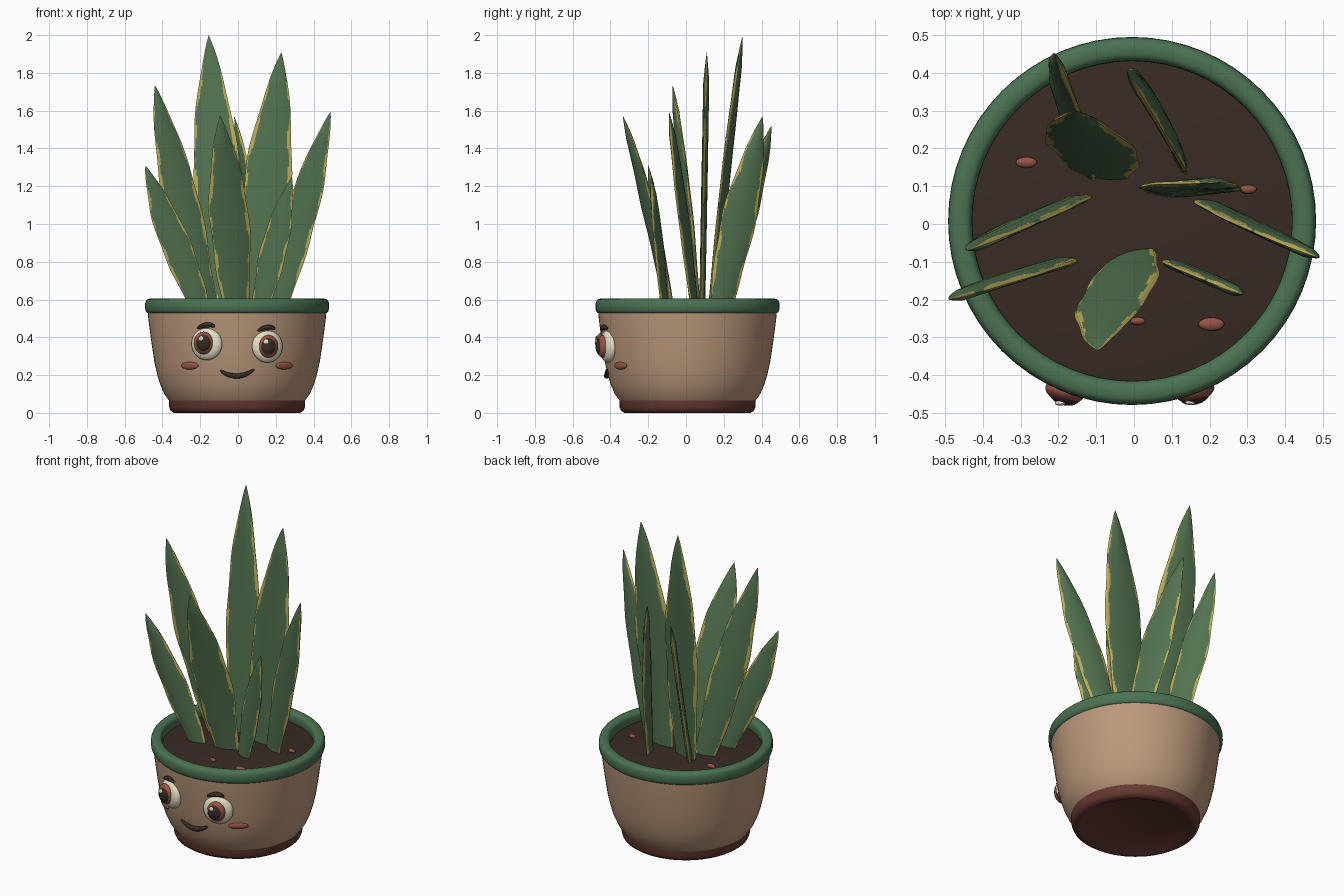
import bpy, bmesh, math
from mathutils import Vector

if "Cube" in bpy.data.objects:
    bpy.data.objects.remove(bpy.data.objects["Cube"])

CX, CY = -0.005, 0.008   # pot axis


def material(name, r, g, b):
    m = bpy.data.materials.new(name)
    m.use_nodes = True
    m.diffuse_color = (r, g, b, 1)
    m.node_tree.nodes["Principled BSDF"].inputs["Base Color"].default_value = (r, g, b, 1)
    m.node_tree.nodes["Principled BSDF"].inputs["Roughness"].default_value = 0.8
    return m


LEAF = material("leaf green", 0.085, 0.17, 0.08)
RIM = material("rim green", 0.07, 0.17, 0.085)
YELLOW = material("leaf edge yellow", 0.5, 0.42, 0.1)
TAN = material("clay tan", 0.5, 0.32, 0.2)
BROWN = material("base brown", 0.13, 0.04, 0.03)
DARK = material("soil dark", 0.04, 0.024, 0.017)
TERRA = material("terracotta", 0.3, 0.09, 0.06)
CREAM = material("eye cream", 0.8, 0.75, 0.58)


def finish(name, bm, mats, angle=40):
    bmesh.ops.recalc_face_normals(bm, faces=bm.faces)
    me = bpy.data.meshes.new(name)
    bm.to_mesh(me)
    bm.free()
    for m in mats:
        me.materials.append(m)
    me.shade_smooth()
    me.set_sharp_from_angle(angle=math.radians(angle))
    ob = bpy.data.objects.new(name, me)
    bpy.context.collection.objects.link(ob)
    return ob


def lathe(name, profile, mat, closed=False, steps=64):
    """Spin an (r, z) profile round the pot axis."""
    bm = bmesh.new()
    vs = [bm.verts.new((r, 0, z)) for r, z in profile]
    es = [bm.edges.new(p) for p in zip(vs, vs[1:])]
    if closed:
        es.append(bm.edges.new((vs[-1], vs[0])))
    bmesh.ops.spin(bm, geom=vs + es, cent=(0, 0, 0), axis=(0, 0, 1),
                   angle=2 * math.pi, steps=steps, use_merge=True)
    bmesh.ops.remove_doubles(bm, verts=bm.verts, dist=0.0002)
    ob = finish(name, bm, [mat])
    ob.location = (CX, CY, 0)
    return ob


# Pot, base, rim and soil
WALL = [(0.36, 0.065), (0.385, 0.1), (0.407, 0.15), (0.422, 0.2), (0.438, 0.27),
        (0.45, 0.35), (0.461, 0.43), (0.47, 0.5), (0.474, 0.55)]
lathe("pot_body", WALL, TAN)
lathe("pot_base", [(0, 0.012), (0.29, 0.012), (0.31, 0), (0.335, 0), (0.352, 0.012),
                   (0.359, 0.03), (0.361, 0.068), (0.34, 0.072)], BROWN)
rim = []
for i in range(20):
    a = 2 * math.pi * i / 20
    c, s = math.cos(a), math.sin(a)
    rim.append((0.455 + 0.032 * math.copysign(abs(c) ** 0.7, c),
                0.565 + 0.04 * math.copysign(abs(s) ** 0.7, s)))
lathe("pot_rim", rim, RIM, closed=True)
lathe("soil", [(0, 0.565), (0.2, 0.56), (0.36, 0.55), (0.44, 0.54)], DARK, steps=24)


def wall_radius(z):
    for (r0, z0), (r1, z1) in zip(WALL, WALL[1:]):
        if z <= z1:
            return r0 + (r1 - r0) * (z - z0) / (z1 - z0)
    return WALL[-1][0]


def on_wall(x, z, out=0.0):
    """Point on the front of the pot, and the turn that faces it outward."""
    r = wall_radius(z) + out
    a = math.asin((x - CX) / r)
    return Vector((x, CY - r * math.cos(a), z)), a


def blob(name, loc, size, mat, turn=0.0):
    bm = bmesh.new()
    bmesh.ops.create_uvsphere(bm, u_segments=24, v_segments=14, radius=1)
    bmesh.ops.scale(bm, vec=size, verts=bm.verts)
    ob = finish(name, bm, [mat], 80)
    ob.location = loc
    ob.rotation_euler = (0, 0, turn)
    return ob


def stroke(name, pts, thick):
    """Rounded, tapered line lying on the front of the pot."""
    cu = bpy.data.curves.new(name, "CURVE")
    cu.dimensions = "3D"
    cu.bevel_depth = thick
    cu.bevel_resolution = 3
    cu.use_fill_caps = True
    sp = cu.splines.new("POLY")
    n = 16
    sp.points.add(n)
    a, b, c = (Vector(p) for p in pts)
    for i in range(n + 1):
        t = i / n
        ctrl = 2 * b - (a + c) / 2
        p = a * (1 - t) ** 2 + ctrl * 2 * t * (1 - t) + c * t * t
        sp.points[i].co = (*on_wall(p.x, p.y, 0.008)[0], 1)
        sp.points[i].radius = 0.3 + 0.7 * math.sin(math.pi * t) ** 0.6
    cu.materials.append(DARK)
    bpy.context.collection.objects.link(bpy.data.objects.new(name, cu))


# Face
for side, x, z, px, pz in (("right", -0.165, 0.365, -0.183, 0.37),
                           ("left", 0.155, 0.352, 0.161, 0.352)):
    p, a = on_wall(x, z)
    blob(side + "_eye", p, (0.086, 0.038, 0.086), CREAM, a)
    front = p.y
    blob(side + "_iris", (px, front - 0.028, pz), (0.053, 0.03, 0.06), TERRA, a * 0.7)
    blob(side + "_pupil", (px, front - 0.04, pz), (0.041, 0.025, 0.047), DARK, a * 0.7)
    blob(side + "_glint", (px - 0.012, front - 0.059, pz + 0.023),
         (0.014, 0.007, 0.014), CREAM)
    stroke(side + "_eyebrow", [(x - 0.05, z + 0.082), (x, z + 0.101), (x + 0.042, z + 0.092)], 0.014)
for side, x in (("right", -0.255), ("left", 0.245)):
    p, a = on_wall(x, 0.25)
    blob(side + "_cheek", p, (0.056, 0.012, 0.02), TERRA, a)
stroke("smile", [(-0.095, 0.225), (-0.005, 0.195), (0.085, 0.23)], 0.014)

# Pebbles
for i, (x, y, r) in enumerate(((-0.285, 0.163, 0.028), (0.302, 0.092, 0.023),
                               (0.01, -0.257, 0.02), (0.205, -0.265, 0.034))):
    blob(f"pebble_{i + 1}", (x, y, 0.56), (r, r * 0.52, 0.012), TERRA)


def leaf(name, base, tip, width, turn, bend, seed):
    """Lens-section blade along a bent path with an uneven yellow margin."""
    base, tip, bend = Vector((*base, 0.5)), Vector(tip), Vector((*bend, 0))
    side = Vector((math.cos(math.radians(turn)), math.sin(math.radians(turn)), 0))
    ctrl = (base + tip) / 2 + bend
    half = [-1, -0.94, -0.87, -0.8, -0.72, -0.4, 0, 0.4, 0.72, 0.8, 0.87, 0.94, 1]
    ring = [(u, 1) for u in half] + [(u, -1) for u in half[-2:0:-1]]
    rows, k = 44, len(ring)
    bm = bmesh.new()
    grid = []
    for i in range(rows):
        t = i / rows
        p = base * (1 - t) ** 2 + ctrl * 2 * t * (1 - t) + tip * t * t
        tangent = (base * (t - 1) + ctrl * (1 - 2 * t) + tip * t).normalized()
        normal = side.cross(tangent).normalized()
        if t < 0.5:
            w = 0.55 + 0.45 * math.sin(math.pi * t)
        else:
            w = (1 - ((t - 0.5) / 0.5) ** 1.7) ** 0.9
        row = []
        for u, f in ring:
            wave = 1 + 0.04 * math.sin(t * 19 + seed * 2 + (u > 0) * 2.5)
            q = p + side * (u * width / 2 * w * wave)
            q += normal * (f * 0.013 * (1 - u * u) + 0.003 * f) * min(1, 2.5 * w)
            row.append(bm.verts.new(q))
        grid.append(row)
    end = bm.verts.new(tip)
    for i in range(rows):
        t = i / rows
        for j in range(k):
            n = (j + 1) % k
            if i < rows - 1:
                f = bm.faces.new((grid[i][j], grid[i][n], grid[i + 1][n], grid[i + 1][j]))
            else:
                f = bm.faces.new((grid[i][j], grid[i][n], end))
            u = (ring[j][0] + ring[n][0]) / 2
            ph = seed * 1.7 + (u > 0) * 2.1
            limit = 0.87 + 0.07 * math.sin(t * 13 + ph) + 0.05 * math.sin(t * 37 + ph * 3)
            f.material_index = int(abs(u) > limit)
    bm.faces.new(grid[0])
    finish(name, bm, [LEAF, YELLOW], 60)


# Leaves: base, tip, width, direction across the blade, bend
LEAVES = (
    ("tall_leaf", (-0.09, 0.13), (-0.155, 0.3, 2), 0.25, -10, (0.02, -0.01)),
    ("tall_right_leaf", (0.1, 0.085), (0.23, 0.11, 1.91), 0.25, -3, (-0.02, 0)),
    ("mid_left_leaf", (-0.16, 0.06), (-0.44, -0.07, 1.735), 0.2, 16, (0, 0.01)),
    ("mid_right_leaf", (0.2, 0.05), (0.49, -0.09, 1.595), 0.18, -17, (-0.02, 0.01)),
    ("low_left_leaf", (-0.18, -0.1), (-0.49, -0.2, 1.31), 0.17, 10, (0, 0.01)),
    ("front_leaf", (-0.01, -0.08), (-0.095, -0.335, 1.575), 0.22, 18, (0.01, 0.04)),
    ("front_right_leaf", (0.11, -0.11), (0.285, -0.185, 1.25), 0.15, -18, (-0.01, 0.01)),
    ("back_left_leaf", (-0.13, 0.14), (-0.21, 0.452, 1.52), 0.17, 125, (0, 0)),
    ("back_leaf", (0.12, 0.175), (-0.02, 0.405, 1.57), 0.2, 112, (0.04, -0.02)),
)
for n, spec in enumerate(LEAVES):
    leaf(*spec, n)
